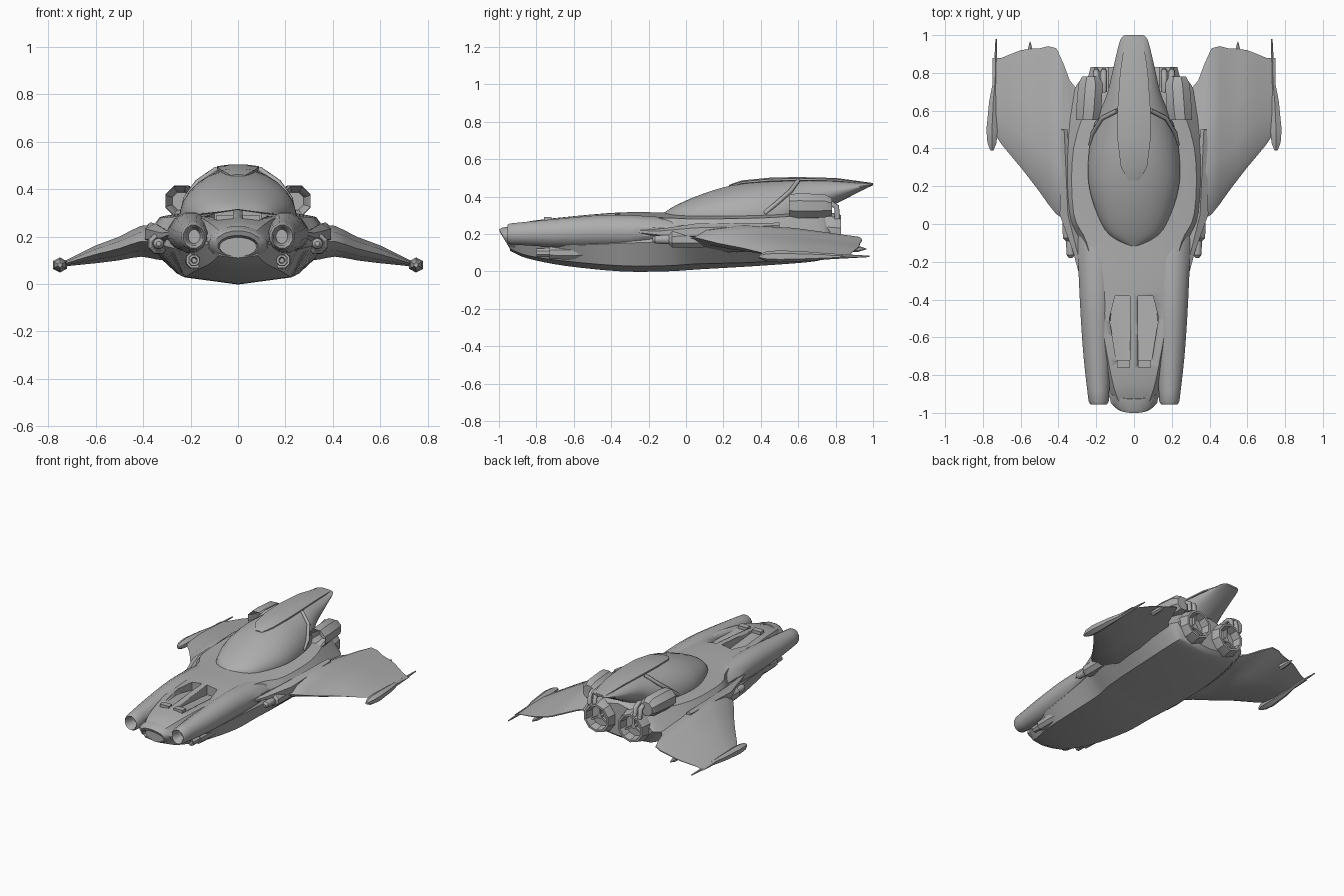
import bpy, bmesh
from math import sin, cos, pi, radians
from mathutils import Matrix, Vector

default_cube = bpy.data.objects.get("Cube")
if default_cube:
    bpy.data.objects.remove(default_cube, do_unlink=True)

hull_grey = bpy.data.materials.new("hull_grey")
hull_grey.use_nodes = True
grey = (0.42, 0.42, 0.42, 1)
hull_grey.diffuse_color = grey
hull_grey.node_tree.nodes["Principled BSDF"].inputs["Base Color"].default_value = grey


def finish(name, bm, mirror=False, angle=32):
    """Turn a bmesh into a shaded object, optionally mirrored across x."""
    bmesh.ops.recalc_face_normals(bm, faces=bm.faces)
    mesh = bpy.data.meshes.new(name)
    bm.to_mesh(mesh)
    bm.free()
    mesh.materials.append(hull_grey)
    obj = bpy.data.objects.new(name, mesh)
    bpy.context.collection.objects.link(obj)
    bpy.ops.object.select_all(action='DESELECT')
    obj.select_set(True)
    bpy.context.view_layer.objects.active = obj
    bpy.ops.object.shade_smooth_by_angle(angle=radians(angle))
    if mirror:
        obj.modifiers.new("mirror", 'MIRROR').use_mirror_merge = False
    return obj


def loft(name, rings, mirror=False, angle=32):
    """Skin a list of equal-length rings and cap both ends."""
    bm = bmesh.new()
    loops = [[bm.verts.new(p) for p in ring] for ring in rings]
    for a, b in zip(loops, loops[1:]):
        for i in range(len(a)):
            j = (i + 1) % len(a)
            bm.faces.new((a[i], a[j], b[j], b[i]))
    bm.faces.new(loops[0])
    bm.faces.new(loops[-1])
    return finish(name, bm, mirror, angle)


def refine(rows, steps=4):
    """Catmull-Rom interpolation between rows of section values."""
    out = []
    last = len(rows) - 1
    for i in range(last):
        a, b, c, d = (rows[max(0, min(last, k))] for k in range(i - 1, i + 3))
        for s in range(steps):
            t = s / steps
            out.append([q + t * (r - p) / 2 + t * t * (p - 2.5 * q + 2 * r - e / 2)
                        + t ** 3 * (1.5 * (q - r) + (e - p) / 2)
                        for p, q, r, e in zip(a, b, c, d)])
    return out + [list(rows[-1])]


def oval_body(name, rows, sides=16, mirror=False, tilt=0, angle=32):
    """Loft ovals given as (y, centre x, centre z, half width, half height)."""
    rings = []
    for y, cx, cz, hx, hz in rows:
        ring = []
        for i in range(sides):
            a = 2 * pi * (i + 0.5) / sides
            dz = hz * sin(a)
            ring.append((cx + hx * cos(a), y - tilt * dz, cz + dz))
        rings.append(ring)
    return loft(name, rings, mirror, angle)


def tube(name, x, z, rows, sides=8, mirror=True):
    """Straight tube along y from (y, radius) pairs."""
    return oval_body(name, [(y, x, z, r, r) for y, r in rows], sides, mirror)


def box(name, centre, size, roll=0):
    bm = bmesh.new()
    place = Matrix.Translation(centre) @ Matrix.Rotation(roll, 4, 'Y')
    bmesh.ops.create_cube(bm, size=1, matrix=place @ Matrix.Diagonal((*size, 1)))
    return finish(name, bm, True)


def pipe(name, points, radius):
    curve = bpy.data.curves.new(name, 'CURVE')
    curve.dimensions = '3D'
    curve.bevel_depth = radius
    curve.bevel_resolution = 1
    curve.use_fill_caps = True
    spline = curve.splines.new('POLY')
    spline.points.add(len(points) - 1)
    for target, p in zip(spline.points, points):
        target.co = (*p, 1)
    curve.materials.append(hull_grey)
    obj = bpy.data.objects.new(name, curve)
    bpy.context.collection.objects.link(obj)
    obj.modifiers.new("mirror", 'MIRROR')


# Main hull: y, keel z, lower chine x z, waist x z, shoulder x z, deck z
hull_rows = [
    (-.94, .11, .08, .12, .12, .17, .08, .225, .235),
    (-.85, .07, .12, .085, .16, .16, .11, .25, .265),
    (-.65, .03, .18, .055, .23, .14, .15, .275, .29),
    (-.35, 0, .22, .03, .27, .15, .2, .285, .315),
    (-.1, 0, .23, .03, .31, .16, .25, .285, .315),
    (.06, .01, .25, .04, .39, .18, .32, .28, .32),
    (.4, .03, .26, .05, .4, .18, .32, .285, .34),
    (.7, .055, .24, .08, .32, .18, .22, .3, .34),
    (.77, .09, .2, .11, .27, .19, .18, .28, .32)]
rings = []
for y, keel, cx, cz, wx, wz, sx, sz, deck in refine(hull_rows):
    half = [(cx, cz), (wx, wz), (sx, sz)]
    ring = [(0, keel)] + half + [(0, deck)] + [(-x, z) for x, z in reversed(half)]
    rings.append([(x, y, z) for x, z in ring])
hull = loft("hull", rings)

# Twin sunken ramps in the nose deck
plan = [(.02, -.75), (.09, -.75), (.13, -.5), (.1, -.38), (.02, -.38)]
for side in (1, -1):
    floor = [(side * x, y, .27 - .08 * (y + .75)) for x, y in plan]
    cutter = loft("ramp_cutter", [floor, [(x, y, .4) for x, y, z in floor]])
    cutter.hide_render = True
    cut = hull.modifiers.new("ramp", 'BOOLEAN')
    cut.operation = 'DIFFERENCE'
    cut.object = cutter
    bpy.context.view_layer.objects.active = hull
    bpy.ops.object.modifier_apply(modifier=cut.name)
    bpy.data.objects.remove(cutter, do_unlink=True)
box("ramp_block", (.055, -.74, .275), (.07, .04, .03))

# Slanted nose intake with a hollow mouth
oval_body("nose_intake", [
    (-.88, 0, .165, .135, .08), (-.94, 0, .165, .125, .07),
    (-.965, 0, .165, .1, .06), (-.965, 0, .16, .085, .045),
    (-.91, 0, .16, .07, .035)], tilt=.6)

# Long shoulder pods flanking the nose
oval_body("shoulder_pod", [
    (-.88, .185, .2, .025, .03), (-.94, .185, .2, .035, .04),
    (-.955, .187, .2, .045, .05)] + refine([
        (-.94, .187, .2, .055, .058), (-.7, .195, .205, .075, .077),
        (-.4, .2, .215, .09, .09), (-.1, .2, .21, .1, .08),
        (.1, .2, .21, .08, .05)], 3), 12, True)

# Swept strakes ahead of the wing roots
oval_body("strake", [(-.35, .265, .22, .004, .004), (-.15, .3, .205, .025, .02),
                     (.05, .35, .21, .05, .045), (.5, .37, .23, .02, .03)], 6, True)

# Bubble canopy running into the raised tail
oval_body("canopy_and_tail", refine([
    (-.12, 0, .3, .02, .012), (-.06, 0, .29, .13, .06),
    (.05, 0, .29, .195, .11), (.2, 0, .29, .24, .16),
    (.35, 0, .29, .243, .19), (.5, 0, .3, .22, .19),
    (.6, 0, .35, .18, .145), (.7, 0, .4, .14, .098),
    (.85, 0, .435, .105, .05), (.97, 0, .46, .075, .014),
    (1, 0, .466, .05, .006)], 3), 28)
oval_body("dorsal_plate", [
    (.23, 0, .455, .03, .008), (.3, 0, .475, .075, .012),
    (.45, 0, .488, .095, .014), (.6, 0, .492, .095, .013),
    (.8, 0, .488, .08, .012), (.99, 0, .468, .05, .006)], 8)
pipe("canopy_pillar", [(.09, .6, .485), (.17, .56, .43), (.22, .48, .36), (.23, .42, .31)], .012)

# Wings: x, leading y, trailing y, middle z, thickness
wing_rows = [(.28, 0, .7, .175, .15), (.34, .02, .76, .175, .145),
             (.41, .05, .93, .18, .13), (.5, .17, .93, .15, .1),
             (.6, .3, .92, .125, .075), (.7, .42, .88, .095, .035),
             (.75, .5, .88, .08, .02)]
airfoil = [(0, 0), (.08, .3), (.3, .5), (.6, .4), (1, .03),
           (1, -.03), (.6, -.4), (.3, -.5), (.08, -.3)]
loft("wing", [[(x, a + u * (b - a), z + v * t) for u, v in airfoil]
              for x, a, b, z, t in refine(wing_rows, 2)], True, 40)
oval_body("wing_tip_pod", [
    (.39, .752, .08, .01, .01), (.43, .752, .08, .028, .026),
    (.5, .752, .08, .034, .032), (.65, .745, .08, .025, .025),
    (.76, .735, .08, .012, .016), (.98, .73, .08, .004, .004)], 6, True)
tube("trailing_spike", .55, .12, [(.85, .02), (.92, .016), (.965, .002)], 6)

# Guns beside the wing roots and under the nose
tube("wing_gun_housing", .335, .17, [(-.09, .03), (-.075, .045), (.02, .048), (.2, .04)])
tube("wing_gun_barrel", .335, .17, [(-.18, .01), (-.165, .022), (-.1, .026), (-.05, .02)], 12)
tube("nose_gun", .185, .1, [(-.74, .01), (-.8, .014), (-.8, .024), (-.73, .026),
                           (-.73, .036), (-.62, .04), (-.5, .03)])

# Upper intakes beside the tail, open at the front
oval_body("upper_intake", [
    (.64, .24, .35, .04, .04), (.57, .245, .35, .052, .052),
    (.55, .245, .35, .066, .066), (.6, .24, .35, .072, .072),
    (.74, .23, .35, .07, .068), (.78, .23, .345, .05, .05)], 8, True)

# Main engines with recessed nozzles and three-way vanes
engine = Vector((.135, 0, .2))
tube("engine_nozzle", engine.x, engine.z, [
    (.6, .1), (.7, .112), (.77, .116), (.83, .1),
    (.83, .085), (.75, .072)], 10)
tube("engine_hub", engine.x, engine.z, [(.72, .025), (.79, .018)], 8)
for k in range(3):
    turn = 2 * pi * k / 3
    arm = Vector((sin(turn), 0, cos(turn))) * .042
    box("engine_vane", engine + arm + Vector((0, .77, 0)), (.012, .04, .075), turn)
for x in (.16, .2):
    pipe("coolant_pipe", [(x, .7, .35), (x, .77, .365), (x, .805, .345), (x, .81, .28)], .017)
